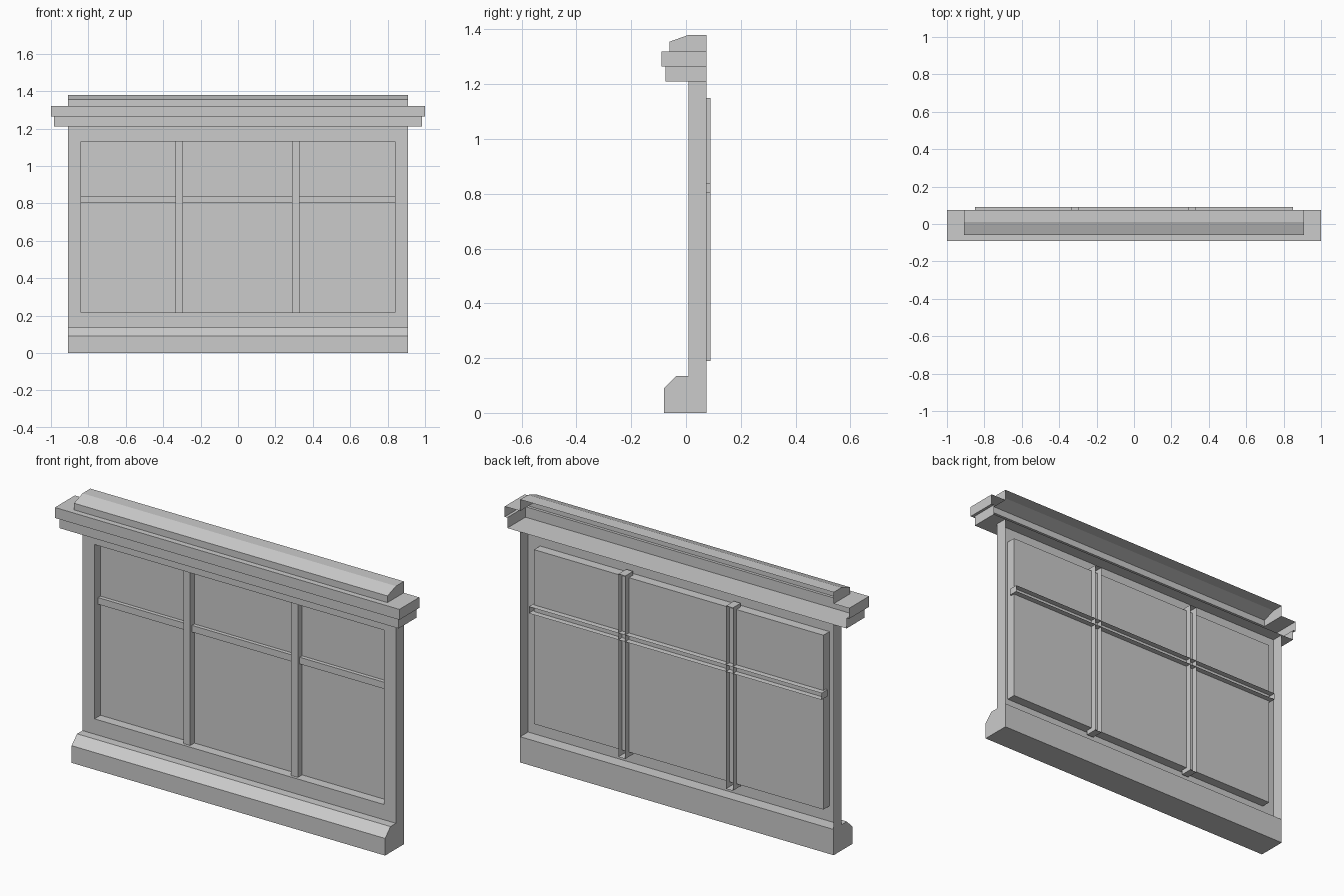
import bpy

old = bpy.data.objects.get("Cube")
if old:
    bpy.data.objects.remove(old, do_unlink=True)

BACK = 0.075   # plane of the open rear side
grey = bpy.data.materials.new("plain_grey")
grey.use_nodes = True
colour = (0.6, 0.6, 0.6, 1)
grey.diffuse_color = colour
grey.node_tree.nodes["Principled BSDF"].inputs["Base Color"].default_value = colour


def make_object(name, rings, closed, caps):
    """Join successive four-point rings with flat quads and add cap faces."""
    verts, faces = [], []
    for ring in rings:
        verts += ring
    for r in range(len(rings) - 1):
        a, b = r * 4, r * 4 + 4
        for i in range(4 if closed else 3):
            j = (i + 1) % 4
            # skip sides that collapse to a line
            corners = [a + i, a + j, b + j, b + i]
            unique = []
            for c in corners:
                if all(verts[c] != verts[u] for u in unique):
                    unique.append(c)
            if len(unique) > 2:
                faces.append(unique)
    last = len(verts) - 4
    if "bottom" in caps:
        faces.append([3, 2, 1, 0])
    if "end" in caps:
        faces.append([last, last + 1, last + 2, last + 3])
    mesh = bpy.data.meshes.new(name)
    mesh.from_pydata(verts, [], faces)
    mesh.materials.append(grey)
    obj = bpy.data.objects.new(name, mesh)
    bpy.context.collection.objects.link(obj)
    return obj


def moulding(name, profile, caps):
    """Open-backed moulding from (half width, front y, z) steps."""
    rings = [[(-w, BACK, z), (-w, y, z), (w, y, z), (w, BACK, z)]
             for w, y, z in profile]
    return make_object(name, rings, False, caps)


def tray(name, rects, caps=("end",)):
    """Upright panel or channel from (x0, x1, z0, z1, y) outlines."""
    rings = [[(x0, y, z0), (x1, y, z0), (x1, y, z1), (x0, y, z1)]
             for x0, x1, z0, z1, y in rects]
    return make_object(name, rings, True, caps)


HALF, SILL_TOP, WALL_TOP, WALL_Y = 0.91, 0.135, 1.21, 0.01

# Sill with chamfered front edge, and its rear board
moulding("sill", [(HALF, -0.08, 0), (HALF, -0.08, 0.09),
                  (HALF, -0.035, SILL_TOP), (HALF, WALL_Y, SILL_TOP)], ("bottom",))
board = [(HALF, -HALF, 0, SILL_TOP, BACK)]
tray("sill_back", board)

# Side returns, front wall, recessed opening and pane
tray("frame_and_pane", [(-HALF, HALF, SILL_TOP, WALL_TOP, BACK),
                        (-HALF, HALF, SILL_TOP, WALL_TOP, WALL_Y),
                        (-0.84, 0.84, 0.215, 1.13, WALL_Y),
                        (-0.84, 0.84, 0.215, 1.13, 0.06)])

# Stepped cornice with sloped cap
moulding("cornice", [(0.985, -0.075, WALL_TOP), (0.985, -0.075, 1.265),
                     (1.0, -0.09, 1.265), (1.0, -0.09, 1.32),
                     (HALF, -0.06, 1.32), (HALF, -0.06, 1.355),
                     (HALF, WALL_Y, 1.38)], ("bottom", "end"))


# Glazing bars: channels open at the rear
def bar(name, x0, x1, z0, z1, front):
    tray(name, [(x0, x1, z0, z1, 0.09), (x0, x1, z0, z1, front)])


for side, x in (("right", -0.315), ("left", 0.31)):
    bar(side + "_mullion", x - 0.02, x + 0.02, 0.19, 1.15, 0.025)
bar("crossbar", -0.85, 0.85, 0.805, 0.84, 0.04)
